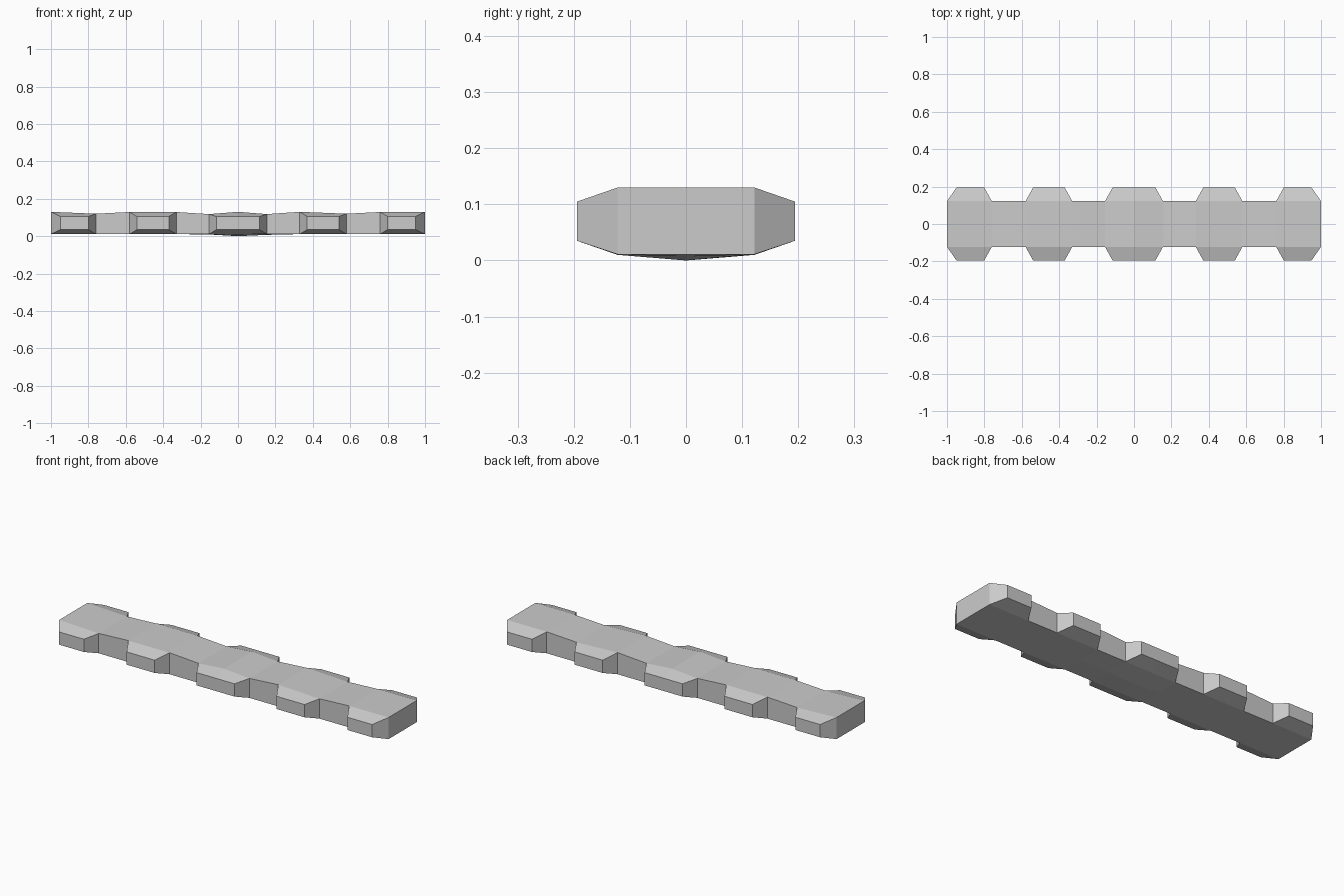
import bpy, bmesh

if "Cube" in bpy.data.objects:
    bpy.data.objects.remove(bpy.data.objects["Cube"])

HALF_W, TAB_Y = 0.122, 0.194
# Stations along the bar: x, bottom z at the edges, keel z at y = 0, top z
stations = [
    (-1.00, 0.011, 0.011, 0.130), (-0.76, 0.011, 0.011, 0.120),
    (-0.58, 0.011, 0.011, 0.129), (-0.33, 0.011, 0.011, 0.129),
    (-0.155, 0.011, 0.009, 0.118), (0.00, 0.010, 0.000, 0.130),
    (0.155, 0.011, 0.007, 0.118), (0.33, 0.011, 0.011, 0.130),
    (0.58, 0.011, 0.011, 0.120), (0.76, 0.011, 0.011, 0.129),
    (1.00, 0.011, 0.011, 0.130),
]
# Side spans carrying a tab: first and last station, outer x range
tabs = [(0, 1, -0.95, -0.80), (2, 3, -0.54, -0.37), (4, 6, -0.115, 0.115),
        (7, 8, 0.37, 0.54), (9, 10, 0.80, 0.95)]

bm = bmesh.new()

# Bar: rings joined along x
rings = []
for x, b, keel, t in stations:
    pts = [(-HALF_W, b), (0, keel), (HALF_W, b), (HALF_W, t), (-HALF_W, t)]
    rings.append([bm.verts.new((x, y, z)) for y, z in pts])
sides = {}
for i, (r, s) in enumerate(zip(rings, rings[1:])):
    for k in range(5):
        n = (k + 1) % 5
        face = bm.faces.new((r[k], r[n], s[n], s[k]))
        if k in (2, 4):
            sides[(i, 1 if k == 2 else -1)] = face
bm.faces.new(rings[0])
bm.faces.new(rings[-1][::-1])
bmesh.ops.recalc_face_normals(bm, faces=bm.faces[:])

# Tapered tabs pulled out of both sides
for first, last, x0, x1 in tabs:
    a, b = stations[first][0], stations[last][0]
    for side in (-1, 1):
        faces = [sides[(i, side)] for i in range(first, last)]
        out = bmesh.ops.extrude_face_region(bm, geom=faces)
        for v in out["geom"]:
            if isinstance(v, bmesh.types.BMVert):
                v.co.x = x0 + (v.co.x - a) / (b - a) * (x1 - x0)
                v.co.y = side * TAB_Y
                v.co.z = 0.105 if v.co.z > 0.07 else 0.035
        bmesh.ops.delete(bm, geom=[f for f in faces if f.is_valid], context='FACES_ONLY')

bmesh.ops.recalc_face_normals(bm, faces=bm.faces[:])
mesh = bpy.data.meshes.new("tabbed_bar")
bm.to_mesh(mesh)
bm.free()
bpy.context.collection.objects.link(bpy.data.objects.new("tabbed_bar", mesh))
